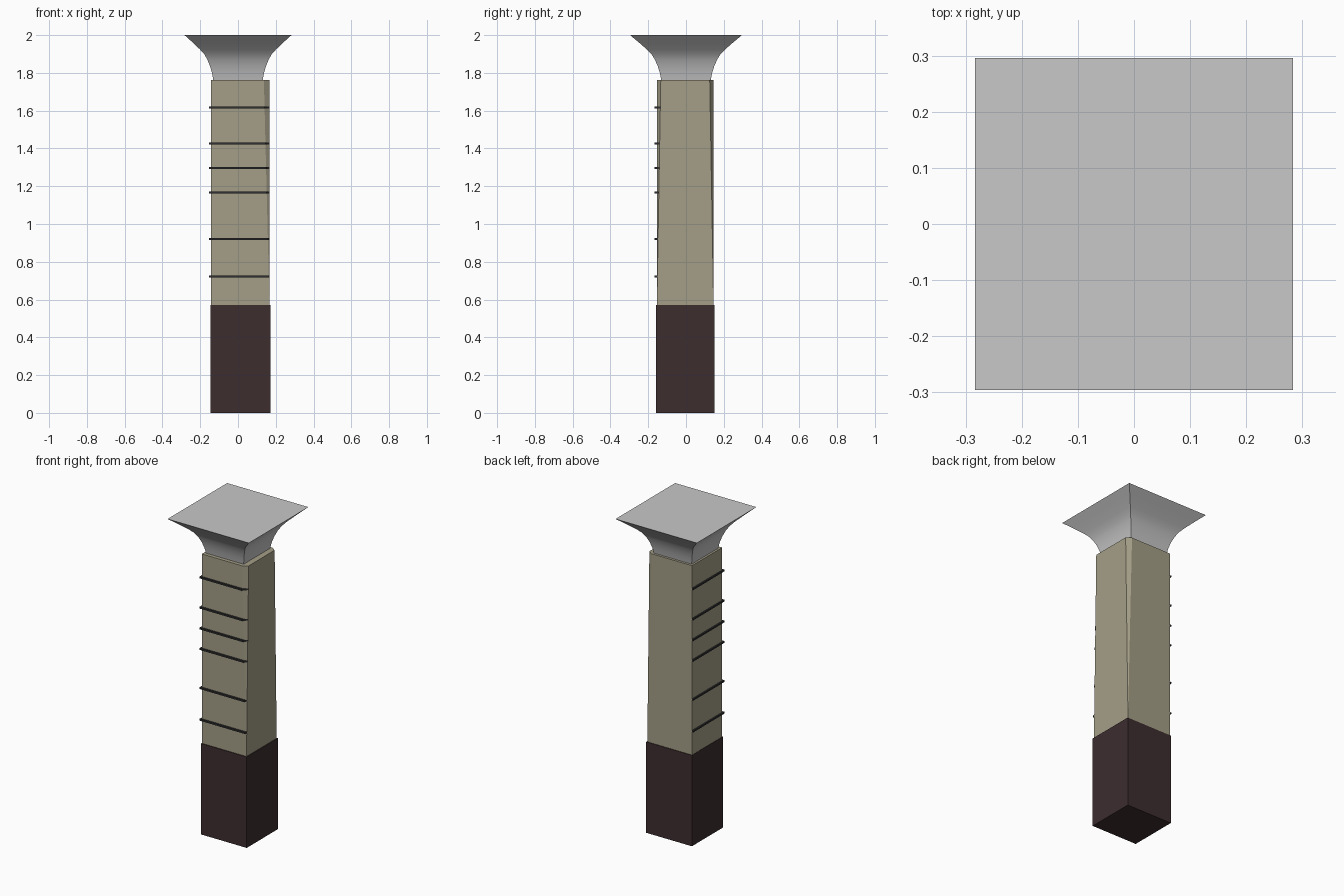
import bpy, math

if "Cube" in bpy.data.objects:
    bpy.data.objects.remove(bpy.data.objects["Cube"])


def material(name, rgb):
    m = bpy.data.materials.new(name)
    m.diffuse_color = (*rgb, 1)
    m.use_nodes = True
    m.node_tree.nodes["Principled BSDF"].inputs["Base Color"].default_value = m.diffuse_color
    return m


STONE = material("pale grey", (0.58, 0.58, 0.58))
PLASTER = material("beige", (0.375, 0.345, 0.245))
BROWN = material("dark brown", (0.046, 0.026, 0.028))
DARK = material("charcoal", (0.03, 0.03, 0.033))


def loft(name, rings, mat):
    """Closed solid through stacked rings of equal point count (counter-clockwise)."""
    n = len(rings[0])
    verts = [p for r in rings for p in r]
    faces = [[k * n + i, k * n + (i + 1) % n, (k + 1) * n + (i + 1) % n, (k + 1) * n + i]
             for k in range(len(rings) - 1) for i in range(n)]
    faces.append(list(range(n))[::-1])
    faces.append(list(range(len(verts) - n, len(verts))))
    me = bpy.data.meshes.new(name)
    me.from_pydata(verts, [], faces)
    me.materials.append(mat)
    ob = bpy.data.objects.new(name, me)
    bpy.context.collection.objects.link(ob)
    return ob


def rect(x0, x1, y0, y1, z):
    return [(x0, y0, z), (x1, y0, z), (x1, y1, z), (x0, y1, z)]


# Base block
loft("base", [rect(-0.146, 0.172, -0.159, 0.15, z) for z in (0, 0.572)], BROWN)

# Shaft: right-hand corners have a chamfer growing towards the top
Z0, Z1 = 0.572, 1.763
L, R, F, B = -0.144, 0.167, -0.154, 0.146


def chamfer(z):
    t = max((z - Z0) / (Z1 - Z0), 0.01)
    return 0.03 * t, 0.0205 * t


def shaft_ring(z):
    cx, cy = chamfer(z)
    return [(L, F, z), (R - cx, F, z), (R, F + cy, z),
            (R, B - cy, z), (R - cx, B, z), (L, B, z)]


loft("shaft", [shaft_ring(Z0), shaft_ring(Z1)], PLASTER)

# Thin dark bands wrapping the left side, front and front-right chamfer
for i, h in enumerate((0.722, 0.921, 1.167, 1.296, 1.427, 1.617)):
    cx, cy = chamfer(h)
    outline = [(L - 0.009, B), (L - 0.009, F - 0.012), (R - cx, F - 0.012), (R + 0.001, F + cy),
               (R - 0.006, F + cy), (R - cx - 0.004, F + 0.004), (L + 0.004, F + 0.004), (L + 0.004, B)]
    loft(f"band_{i + 1}", [[(x, y, z) for x, y in outline] for z in (h - 0.005, h + 0.005)], DARK)

# Flared capital, smooth up the curve and crisp at the corners
profile = [(0.131, 1.763), (0.138, 1.80), (0.148, 1.835), (0.162, 1.87), (0.178, 1.898),
           (0.2, 1.923), (0.24, 1.961), (0.283, 2.0)]
rings = []
for r, z in profile:
    ry = r + 0.013 * (r - 0.131) / 0.152
    rings.append(rect(-r, r, -ry, ry, z))
cap = loft("capital", rings, STONE)
bpy.context.view_layer.objects.active = cap
cap.select_set(True)
bpy.ops.object.shade_smooth_by_angle(angle=math.radians(25))
